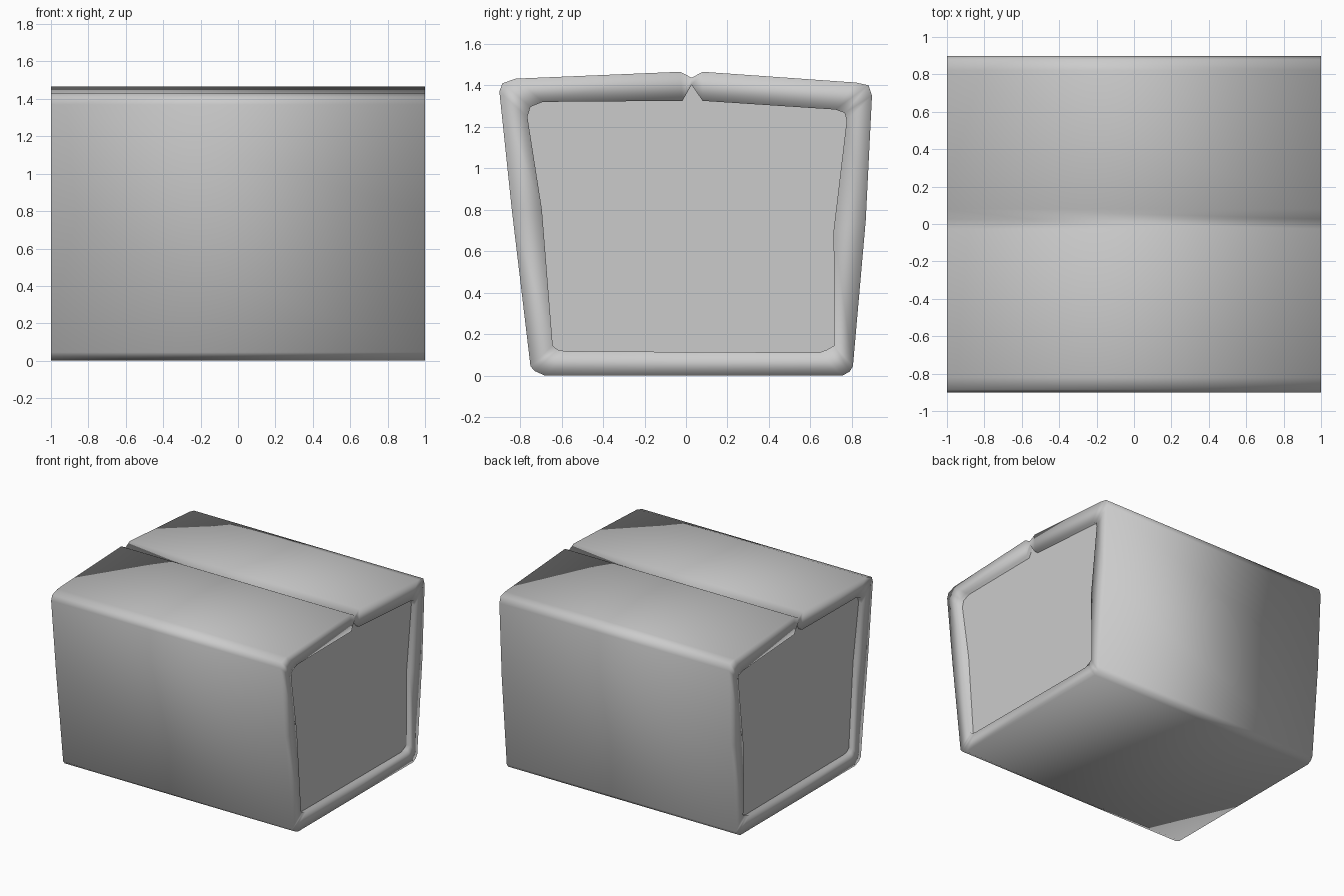
import bpy, bmesh

if "Cube" in bpy.data.objects:
    bpy.data.objects.remove(bpy.data.objects["Cube"])

# Matched outer / inner cross-section points (y, z), counter-clockwise from bottom left
OUTER = [(-.68, 0), (.755, 0), (.79, .02), (.805, .045), (.867, .75), (.897, 1.35),
         (.88, 1.4), (.82, 1.413), (.08, 1.465), (.027, 1.436), (-.027, 1.465),
         (-.82, 1.432), (-.885, 1.41), (-.9, 1.37), (-.84, .8), (-.75, .045), (-.73, .022)]
INNER = [(-.58, .117), (.643, .111), (.68, .125), (.715, .145), (.712, .7), (.775, 1.23),
         (.765, 1.267), (.72, 1.283), (.08, 1.325), (.027, 1.402), (-.017, 1.325),
         (-.69, 1.32), (-.75, 1.296), (-.765, 1.248), (-.695, .8), (-.643, .145), (-.62, .125)]


def finish(name, bm, smooth):
    bmesh.ops.recalc_face_normals(bm, faces=bm.faces)
    for f in bm.faces:
        f.smooth = smooth
    me = bpy.data.meshes.new(name)
    bm.to_mesh(me)
    bm.free()
    ob = bpy.data.objects.new(name, me)
    bpy.context.collection.objects.link(ob)
    return ob


def ring(bm, pts, x):
    return [bm.verts.new((x, y, z)) for y, z in pts]


# Thick wraparound shell: floor, two walls and two lid flaps meeting at the top seam
bm = bmesh.new()
loops = [ring(bm, OUTER, -1), ring(bm, OUTER, 1), ring(bm, INNER, 1), ring(bm, INNER, -1)]
n = len(OUTER)
for k in range(4):
    a, b = loops[k], loops[(k + 1) % 4]
    for i in range(n):
        j = (i + 1) % n
        bm.faces.new((a[i], a[j], b[j], b[i]))
finish("box_shell", bm, True)

# Flat end panels set just inside each open end, edges tucked into the shell
PANEL = [(y * .7 + oy * .3, z * .7 + oz * .3) for (y, z), (oy, oz) in zip(INNER, OUTER)]
for side, x in (("left", -1), ("right", 1)):
    bm = bmesh.new()
    a, b = ring(bm, PANEL, x * .97), ring(bm, PANEL, x * .94)
    bm.faces.new(a)
    bm.faces.new(b)
    for i in range(n):
        j = (i + 1) % n
        bm.faces.new((a[i], a[j], b[j], b[i]))
    finish(side + "_end_panel", bm, False)
